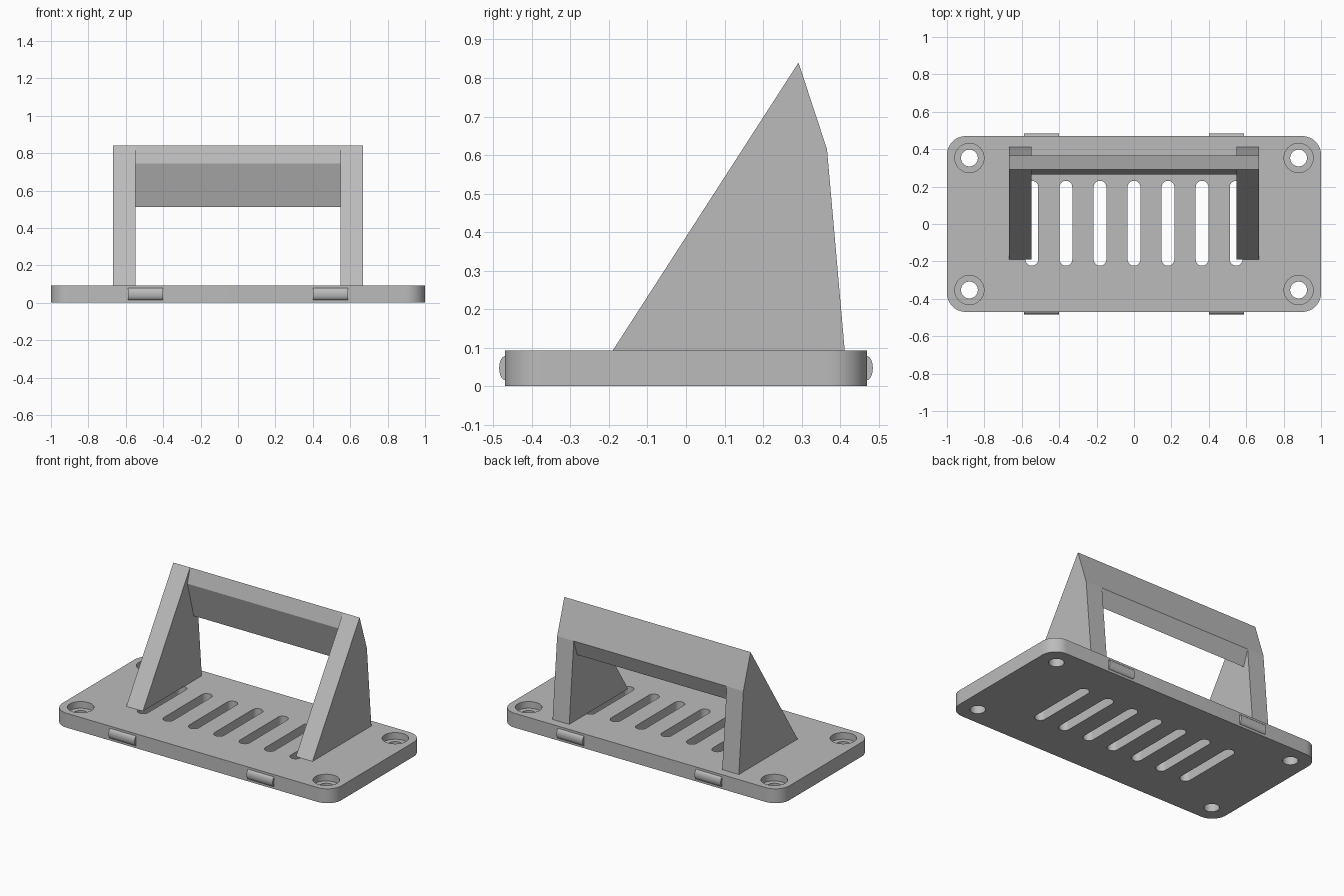
import bpy, bmesh
from math import pi, sin, cos

if "Cube" in bpy.data.objects:
    bpy.data.objects.remove(bpy.data.objects["Cube"])

grey = bpy.data.materials.new("matte grey")
grey.diffuse_color = (0.5, 0.5, 0.5, 1)
grey.use_nodes = True
grey.node_tree.nodes["Principled BSDF"].inputs["Base Color"].default_value = grey.diffuse_color
PLATE_T = 0.093


def finish(name, bm, smooth=False):
    """Turn a bmesh into a named grey object."""
    bmesh.ops.recalc_face_normals(bm, faces=bm.faces)
    mesh = bpy.data.meshes.new(name)
    bm.to_mesh(mesh)
    bm.free()
    mesh.materials.append(grey)
    ob = bpy.data.objects.new(name, mesh)
    bpy.context.collection.objects.link(ob)
    if smooth:
        bpy.ops.object.select_all(action='DESELECT')
        ob.select_set(True)
        bpy.context.view_layer.objects.active = ob
        bpy.ops.object.shade_smooth_by_angle(angle=pi / 6)
    return ob


def loft(bm, rings):
    """Skin a stack of matching rings and cap both ends."""
    rows = [[bm.verts.new(p) for p in ring] for ring in rings]
    n = len(rows[0])
    for a, b in zip(rows, rows[1:]):
        for i in range(n):
            j = (i + 1) % n
            bm.faces.new((a[i], a[j], b[j], b[i]))
    bm.faces.new(rows[0][::-1])
    bm.faces.new(rows[-1])


def rounded(cx, cy, hx, hy, r, z, steps=10):
    """Rounded rectangle ring at height z."""
    ring = []
    for k, (sx, sy) in enumerate([(1, 1), (-1, 1), (-1, -1), (1, -1)]):
        for i in range(steps + 1):
            a = (k + i / steps) * pi / 2
            ring.append((cx + sx * (hx - r) + r * cos(a),
                         cy + sy * (hy - r) + r * sin(a), z))
    return ring


def circle(cx, cy, r, z, n=40):
    return [(cx + r * cos(2 * pi * i / n), cy + r * sin(2 * pi * i / n), z)
            for i in range(n)]


def bar_x(bm, profile, x0, x1):
    """Extrude a (y, z) profile along x."""
    loft(bm, [[(x, y, z) for y, z in profile] for x in (x0, x1)])


# base plate with rounded corners
bm = bmesh.new()
loft(bm, [rounded(0, 0, 1, 0.47, 0.1, z) for z in (0, PLATE_T)])
plate = finish("base_plate", bm)

# cutters: counterbored screw holes and vent slots
bm = bmesh.new()
for sx in (-1, 1):
    for sy in (-1, 1):
        x, y = sx * 0.88, sy * 0.353
        loft(bm, [circle(x, y, r, z) for r, z in
                  ((0.045, -0.1), (0.045, 0.05), (0.078, 0.05), (0.078, 0.2))])
for i in range(-3, 4):
    loft(bm, [rounded(i * 0.182, 0.004, 0.034, 0.227, 0.0339, z, 8)
              for z in (-0.1, 0.2)])
cutter = finish("hole_cutter", bm)
mod = plate.modifiers.new("holes", 'BOOLEAN')
mod.operation = 'DIFFERENCE'
mod.solver = 'EXACT'
mod.object = cutter
bpy.ops.object.select_all(action='DESELECT')
plate.select_set(True)
bpy.context.view_layer.objects.active = plate
bpy.ops.object.modifier_apply(modifier=mod.name)
bpy.data.objects.remove(cutter)
bpy.ops.object.shade_smooth_by_angle(angle=pi / 6)

# rounded snap ridges on the long edges
for sx, side in ((-1, "left"), (1, "right")):
    for sy, end in ((-1, "front"), (1, "back")):
        bm = bmesh.new()
        arc = [(sy * (0.468 + 0.017 * cos(a)), 0.047 + 0.032 * sin(a))
               for a in [pi * (i / 12 - 0.5) for i in range(13)]]
        bar_x(bm, arc, sx * 0.401, sx * 0.588)
        finish(f"snap_ridge_{end}_{side}", bm, True)

# triangular side supports
support = [(-0.19, PLATE_T), (0.292, 0.84), (0.366, 0.615), (0.412, PLATE_T)]
for sx, side in ((-1, "left"), (1, "right")):
    bm = bmesh.new()
    bar_x(bm, support, sx * 0.548, sx * 0.667)
    finish(f"side_support_{side}", bm)

# slanted crossbar between the supports
bm = bmesh.new()
bar_x(bm, [(0.292, 0.84), (0.366, 0.615), (0.33, 0.512), (0.265, 0.745)],
      -0.548, 0.548)
finish("crossbar", bm)
